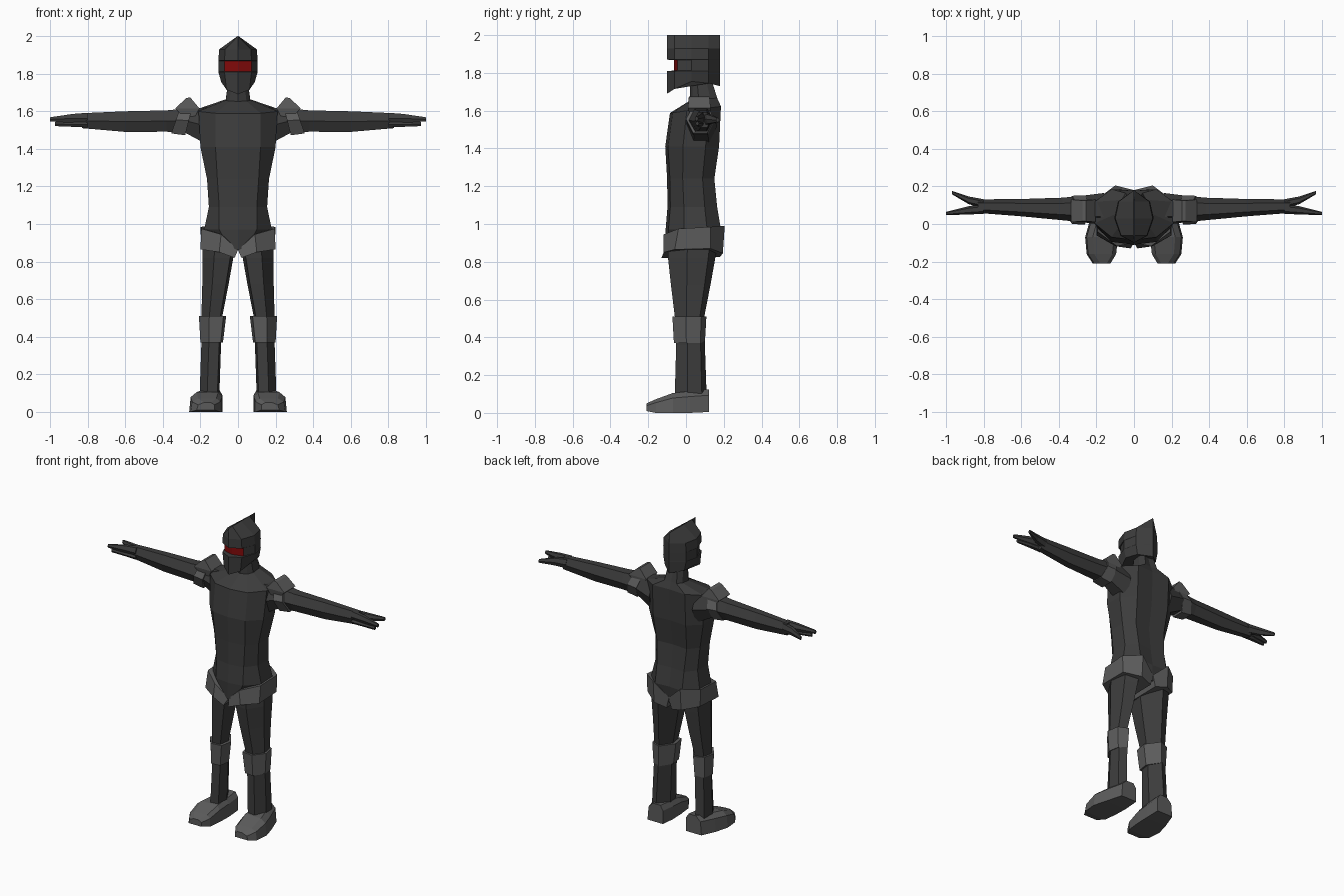
import bpy, bmesh, math

if "Cube" in bpy.data.objects:
    bpy.data.objects.remove(bpy.data.objects["Cube"])


def material(name, rgb):
    m = bpy.data.materials.new(name)
    m.diffuse_color = (*rgb, 1)
    m.use_nodes = True
    m.node_tree.nodes["Principled BSDF"].inputs["Base Color"].default_value = m.diffuse_color
    return m


BODY = material("charcoal suit", (0.045, 0.045, 0.045))
PLATE = material("grey armour", (0.105, 0.105, 0.105))
RED = material("red visor", (0.22, 0.003, 0.003))


def loft(name, rings, mats, rule=None):
    """Skin a list of equal-length rings and cap both ends."""
    bm = bmesh.new()
    loops = [[bm.verts.new(p) for p in r] for r in rings]
    n = len(loops[0])
    for k in range(len(loops) - 1):
        a, b = loops[k], loops[k + 1]
        for i in range(n):
            j = (i + 1) % n
            f = bm.faces.new((a[i], a[j], b[j], b[i]))
            if rule:
                f.material_index = rule(k, i, n)
    bm.faces.new(loops[0])
    bm.faces.new(loops[-1])
    bmesh.ops.recalc_face_normals(bm, faces=bm.faces)
    me = bpy.data.meshes.new(name)
    bm.to_mesh(me)
    bm.free()
    for m in mats:
        me.materials.append(m)
    ob = bpy.data.objects.new(name, me)
    bpy.context.collection.objects.link(ob)
    return ob


def pair(name, rings, mat):
    for side, s in (("left", 1), ("right", -1)):
        loft(f"{side}_{name}", [[(s * x, y, z) for x, y, z in r] for r in rings], [mat])


def full(half):
    """Complete a half outline whose first and last points lie on x = 0."""
    return half + [(-x, y, z) for x, y, z in half[-2:0:-1]]


# Torso and neck: height, half width, front edge x, front y, back y, backward rise
def torso_ring(z, w, e, f, b, rise=0.0):
    d, mid = b - f, (f + b) / 2
    pts = [(0, f), (e, f + .015), (w, f + .33 * d), (w, f + .75 * d), (e, b), (0, b - .008)]
    return full([(x, y, z + rise * (y - mid)) for x, y in pts])


torso = [torso_ring(*r) for r in (
    (1.78, .05, .03, .02, .13),
    (1.66, .065, .045, .02, .165, .1),
    (1.605, .21, .12, -.085, .185, .13),
    (1.41, .2, .12, -.11, .175),
    (1.24, .165, .11, -.1, .15),
    (1.09, .155, .1, -.098, .165),
    (.97, .18, .1, -.108, .185))]
torso.append(full([(0, -.112, .86), (.05, -.09, .88), (.13, -.02, .9),
                   (.13, .1, .9), (.05, .16, .88), (0, .175, .86)]))
loft("torso", torso, [BODY])

# Helmet: ridge on top, recessed visor band, pointed chin
PLAN = [(0, -.1), (.072, -.062), (.105, .03), (.085, .12), (0, .18)]


def helmet_ring(sx, zs, inset=0.0):
    if not isinstance(zs, list):
        zs = [zs] * 5
    inset_y = [inset, inset * .5, 0, 0, 0]
    half = [(x * sx, y + d, z) for (x, y), z, d in zip(PLAN, zs, inset_y)]
    return full(half)


loft("helmet", [
    helmet_ring(.02, 2.0),
    helmet_ring(.95, 1.93),
    helmet_ring(1, 1.87),
    helmet_ring(.985, 1.868, .036),
    helmet_ring(.985, 1.812, .036),
    helmet_ring(1, 1.81),
    helmet_ring(.85, [1.69, 1.715, 1.755, 1.745, 1.73])],
    [BODY, RED], lambda k, i, n: int(k == 3 and i in (0, n - 1)))


# Arms: six-sided sections along x
def arm_ring(x, cy, ry, cz, rz, lean=0.0):
    out = []
    for i in range(6):
        a = math.radians(60 * i)
        z = 1.15 * rz * math.sin(a)
        out.append((x + lean * z, cy + ry * math.cos(a), cz + z))
    return out


pair("arm", [arm_ring(*r) for r in (
    (.16, .08, .085, 1.52, .1), (.28, .08, .07, 1.55, .065),
    (.38, .08, .06, 1.548, .057), (.6, .087, .046, 1.545, .055),
    (.83, .095, .036, 1.55, .04))], BODY)


# Hands: tapered fingers spreading from the wrist
def finger(name, base_y, base_z, tip, ry, rz):
    pair(name, [arm_ring(.8, base_y, ry, base_z, rz),
                arm_ring(.88, base_y * .7 + tip[1] * .3, ry * .85, base_z, rz * .8),
                arm_ring(tip[0], tip[1], .009, tip[2], .011)], BODY)


finger("front_finger", .08, 1.562, (1.0, .056, 1.557), .026, .03)
finger("lower_finger", .075, 1.53, (.975, .06, 1.532), .022, .016)
finger("rear_finger", .108, 1.555, (.97, .168, 1.55), .024, .03)

# Shoulder armour: leaning cuff and a pointed cap
pair("shoulder_cuff", [arm_ring(.262, .075, .078, 1.55, .078, -.25),
                       arm_ring(.33, .075, .075, 1.555, .073, -.35)], PLATE)


def box_ring(x0, x1, y0, y1, z0, z1):
    return [(x0, y0, z0), (x1, y0, z1), (x1, y1, z1), (x0, y1, z0)]


pair("shoulder_cap", [box_ring(.23, .3, .02, .125, 1.57, 1.58),
                      box_ring(.205, .335, .01, .13, 1.615, 1.615),
                      box_ring(.255, .275, .015, .125, 1.675, 1.67)], PLATE)

# Legs: inner x, outer x, front y, back y
HEX = [(.1, .04), (.62, 0), (1, .4), (.9, .85), (.45, 1), (0, .5)]


def leg_ring(z, x0, x1, y0, y1):
    return [(x0 + u * (x1 - x0), y0 + v * (y1 - y0), z) for u, v in HEX]


pair("leg", [leg_ring(*r) for r in (
    (.93, .01, .185, -.095, .17), (.82, .025, .19, -.095, .155),
    (.68, .05, .19, -.08, .13), (.5, .085, .195, -.058, .095),
    (.36, .09, .195, -.052, .1), (.07, .1, .205, -.06, .11))], BODY)
pair("knee_guard", [leg_ring(.51, .063, .208, -.072, .108),
                    leg_ring(.37, .08, .2, -.064, .1)], PLATE)

# Hip armour: flared band round the top of each leg
pair("hip_guard", [
    [(0, -.1, .862), (.09, -.118, .945), (.195, -.04, .975),
     (.2, .13, .985), (.1, .205, .99), (0, .18, .9)],
    [(.018, -.13, .82), (.1, -.118, .85), (.2, -.06, .865),
     (.195, .13, .87), (.1, .195, .845), (.018, .18, .825)]], PLATE)


# Boots: sections from heel to toe
def boot_ring(y, x0, x1, z0, h):
    return [(x0, y, z0), (x1, y, z0), (x1 - .008, y, h * .75),
            (x1 - .04, y, h), (x0 + .02, y, h), (x0, y, h * .75)]


pair("boot", [boot_ring(*r) for r in (
    (.122, .085, .2, .005, .125), (.02, .082, .235, 0, .115),
    (-.07, .085, .26, 0, .105), (-.16, .095, .252, 0, .072),
    (-.21, .125, .22, .01, .05))], PLATE)
